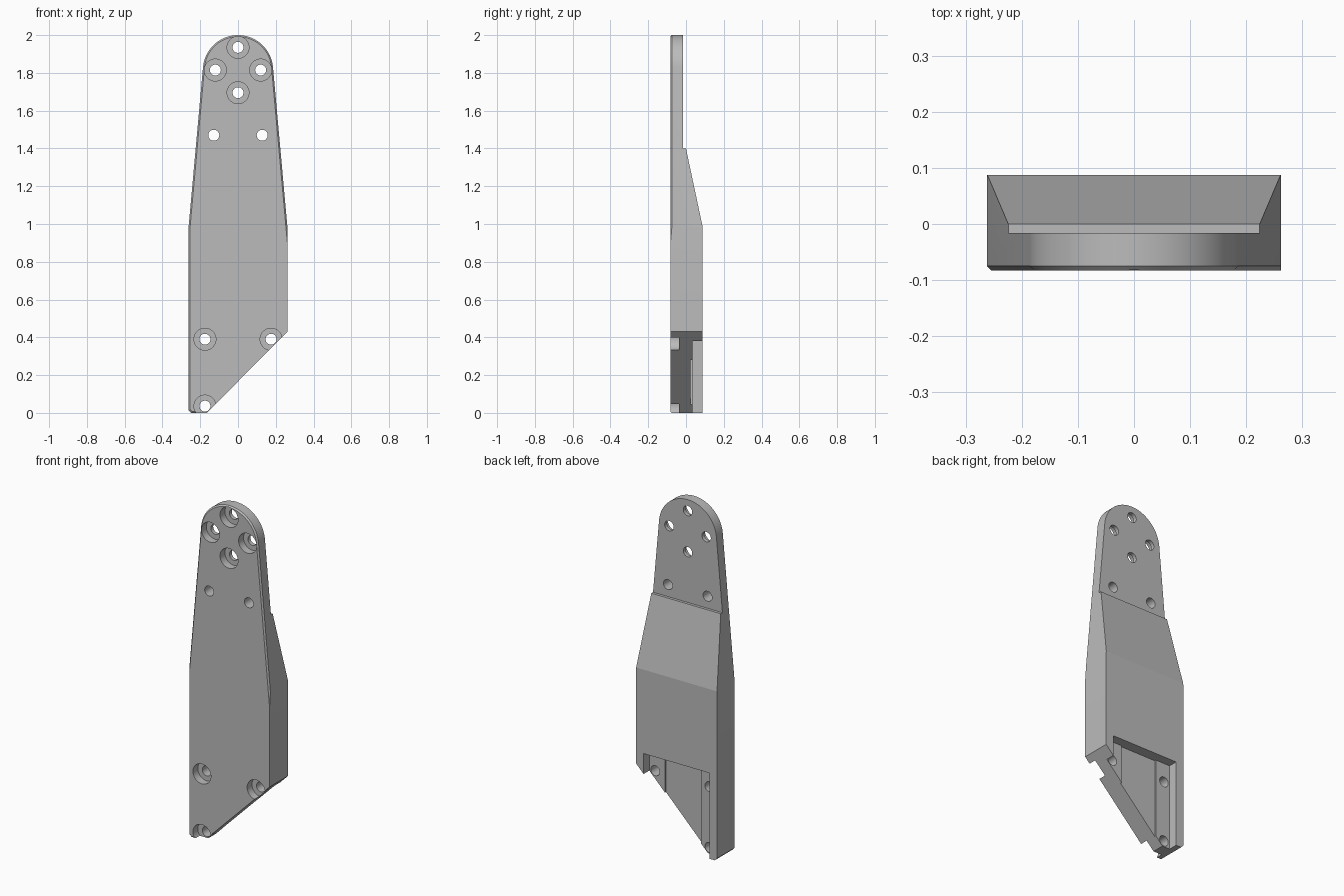
import bpy, bmesh
from math import sin, cos, radians

cube = bpy.data.objects.get("Cube")
if cube:
    bpy.data.objects.remove(cube, do_unlink=True)

FRONT, BACK = -0.083, 0.087
HALF, SHOULDER = 0.262, 0.98

grey = bpy.data.materials.new("grey")
grey.use_nodes = True
grey.diffuse_color = (0.5, 0.5, 0.5, 1)
grey.node_tree.nodes["Principled BSDF"].inputs["Base Color"].default_value = (0.5, 0.5, 0.5, 1)


def prism(name, points, offset, bevel_rule=None):
    """Extrude a polygon by offset, optionally chamfering edges picked by a rule."""
    bm = bmesh.new()
    face = bm.faces.new([bm.verts.new(p) for p in points])
    moved = bmesh.ops.extrude_face_region(bm, geom=[face], use_keep_orig=True)["geom"]
    bmesh.ops.translate(bm, vec=offset, verts=[v for v in moved if isinstance(v, bmesh.types.BMVert)])
    bmesh.ops.recalc_face_normals(bm, faces=bm.faces)
    if bevel_rule:
        edges = [e for e in bm.edges if bevel_rule(e)]
        bmesh.ops.bevel(bm, geom=edges, offset=0.008, segments=1, affect='EDGES', clamp_overlap=True)
    mesh = bpy.data.meshes.new(name)
    bm.to_mesh(mesh)
    bm.free()
    mesh.materials.append(grey)
    obj = bpy.data.objects.new(name, mesh)
    bpy.context.collection.objects.link(obj)
    return obj


def xz_prism(name, outline, y0, y1, rule=None):
    return prism(name, [(x, y0, z) for x, z in outline], (0, y1 - y0, 0), rule)


def circle(x, z, r, n=32):
    return [(x + r * cos(radians(360 * i / n)), z + r * sin(radians(360 * i / n))) for i in range(n)]


def box(x0, x1, z0, z1):
    return [(x0, z0), (x1, z0), (x1, z1), (x0, z1)]


# Plate outline: slanted foot, straight sides, taper and round top
outline = [(-0.165, 0), (HALF, 0.43), (HALF, SHOULDER)]
outline += [(0.186 * cos(radians(a)), 1.814 + 0.186 * sin(radians(a))) for a in range(5, 176, 5)]
outline += [(-HALF, SHOULDER), (-HALF, 0.015), (-HALF + 0.015, 0)]


def front_rim(edge):
    mid = (edge.verts[0].co + edge.verts[1].co) / 2
    on_front = all(abs(v.co.y - FRONT) < 1e-4 for v in edge.verts)
    return on_front and (mid.z > SHOULDER + 0.01 or mid.x < -0.17)


plate = xz_prism("arm_plate", outline, FRONT, BACK, front_rim)
cutters = []

# Thin upper tongue and sloped back
profile = [(-0.016, 2.2), (-0.016, 1.4), (0, 1.4), (BACK, 0.99), (0.3, 0.99), (0.3, 2.2)]
cutters.append(prism("back_cutter", [(-0.5, y, z) for y, z in profile], (1, 0, 0)))

# Stepped pocket in the back of the foot
cutters.append(xz_prism("pocket_cutter", box(-0.213, 0.213, -0.2, 0.5), 0.034, 0.2))
cutters.append(xz_prism("pocket_floor_cutter", box(-0.12, 0.112, -0.21, 0.5), 0.025, 0.15))

# Counterbored bolt holes and plain holes
bolts = [(0, 1.935), (-0.12, 1.815), (0.12, 1.815), (0, 1.695),
         (-0.175, 0.39), (0.175, 0.39), (-0.175, 0.036)]
for x, z in bolts:
    cutters.append(xz_prism("bolt_hole_cutter", circle(x, z, 0.029), -0.2, 0.2))
    cutters.append(xz_prism("counterbore_cutter", circle(x, z, 0.058, 48), -0.2, -0.038))
for x in (-0.128, 0.128):
    cutters.append(xz_prism("plain_hole_cutter", circle(x, 1.47, 0.029), -0.2, 0.2))

for cutter in cutters:
    mod = plate.modifiers.new(cutter.name, 'BOOLEAN')
    mod.operation, mod.solver, mod.object = 'DIFFERENCE', 'EXACT', cutter

# Bake the cuts, then drop the cutters
bpy.context.view_layer.update()
result = plate.evaluated_get(bpy.context.evaluated_depsgraph_get())
mesh = bpy.data.meshes.new_from_object(result)
plate.modifiers.clear()
plate.data = mesh
for cutter in cutters:
    bpy.data.objects.remove(cutter, do_unlink=True)

bpy.ops.object.select_all(action='DESELECT')
plate.select_set(True)
bpy.context.view_layer.objects.active = plate
bpy.ops.object.shade_smooth_by_angle(angle=radians(25))
